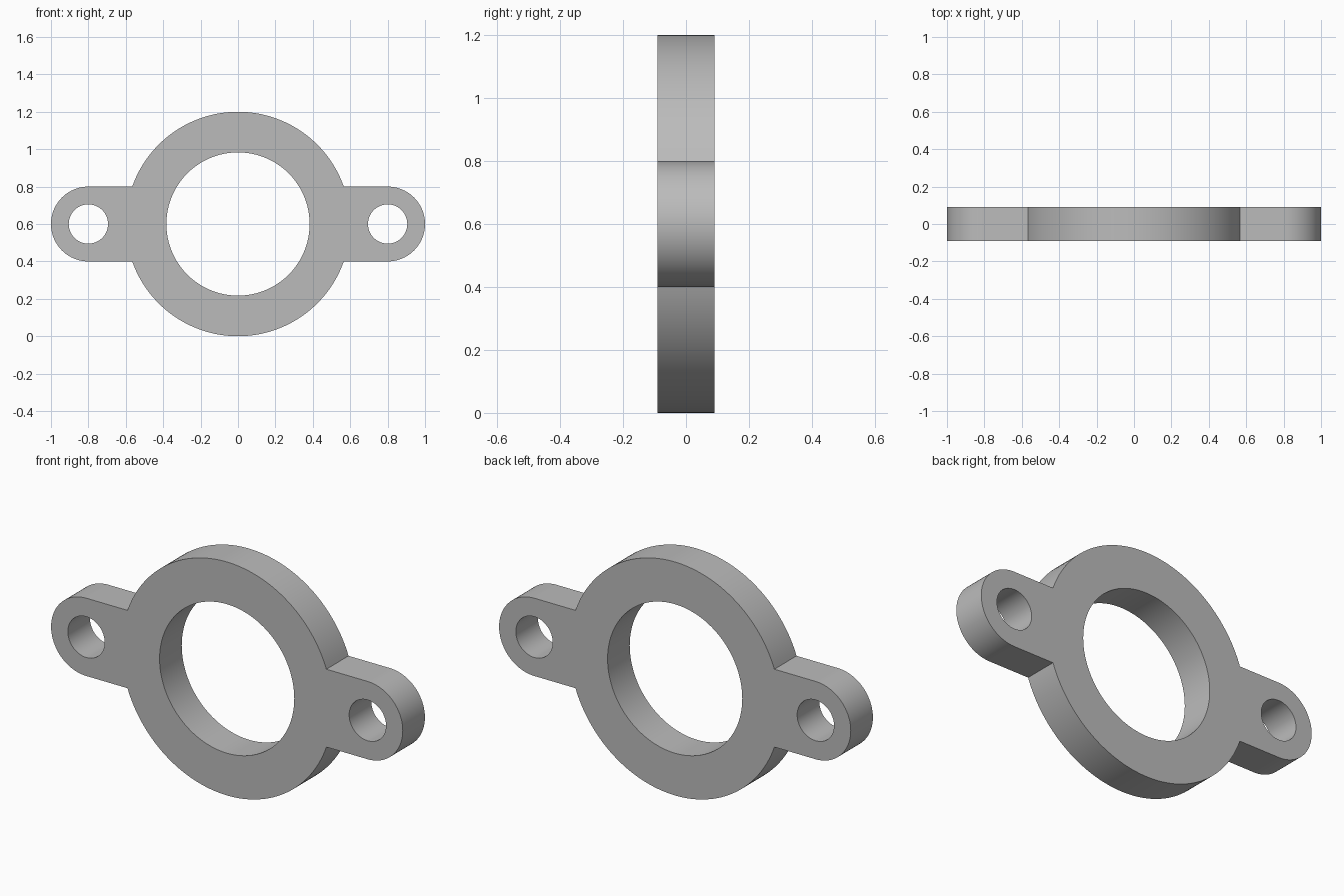
import bpy
import bmesh
from math import asin, cos, sin, pi, radians

cube = bpy.data.objects.get("Cube")
if cube:
    bpy.data.objects.remove(cube, do_unlink=True)

RING_R, BORE_R = 0.6, 0.383
LUG_R, LUG_X, BOLT_R = 0.2, 0.8, 0.105
HALF_DEPTH = 0.09

grey = bpy.data.materials.new("metal grey")
grey.use_nodes = True
colour = (0.5, 0.5, 0.5, 1)
grey.diffuse_color = colour
grey.node_tree.nodes["Principled BSDF"].inputs["Base Color"].default_value = colour


def arc(cx, radius, start, end, steps):
    return [(cx + radius * cos(start + (end - start) * i / steps),
             radius * sin(start + (end - start) * i / steps))
            for i in range(steps + 1)]


def circle(cx, radius, steps):
    return arc(cx, radius, 0, 2 * pi, steps)[:-1]


# Outer outline: ring arcs joined to a rounded lug on each side
meet = asin(LUG_R / RING_R)
outline = (arc(0, RING_R, meet, pi - meet, 64)
           + arc(-LUG_X, LUG_R, pi / 2, 3 * pi / 2, 40)
           + arc(0, RING_R, pi + meet, 2 * pi - meet, 64)
           + arc(LUG_X, LUG_R, -pi / 2, pi / 2, 40))

# Flat profile with the bore and two bolt holes, extruded to depth
curve = bpy.data.curves.new("flange_profile", "CURVE")
curve.dimensions = "2D"
curve.fill_mode = "BOTH"
curve.extrude = HALF_DEPTH
for loop in (outline, circle(0, BORE_R, 96),
             circle(-LUG_X, BOLT_R, 48), circle(LUG_X, BOLT_R, 48)):
    spline = curve.splines.new("POLY")
    spline.points.add(len(loop) - 1)
    for point, (x, y) in zip(spline.points, loop):
        point.co = (x, y, 0, 1)
    spline.use_cyclic_u = True

profile = bpy.data.objects.new("flange_profile", curve)
bpy.context.collection.objects.link(profile)
bpy.context.view_layer.update()
evaluated = profile.evaluated_get(bpy.context.evaluated_depsgraph_get())
mesh = bpy.data.meshes.new_from_object(evaluated)
bpy.data.objects.remove(profile, do_unlink=True)

# Weld caps to walls and merge the flat faces
bm = bmesh.new()
bm.from_mesh(mesh)
bmesh.ops.remove_doubles(bm, verts=bm.verts, dist=0.0001)
bmesh.ops.recalc_face_normals(bm, faces=bm.faces)
bm.to_mesh(mesh)
bm.free()
mesh.materials.clear()
mesh.materials.append(grey)

# Stand the flange upright on the ground
flange = bpy.data.objects.new("two_bolt_flange", mesh)
bpy.context.collection.objects.link(flange)
flange.rotation_euler.x = radians(90)
flange.location.z = RING_R
bpy.ops.object.select_all(action="DESELECT")
flange.select_set(True)
bpy.context.view_layer.objects.active = flange
bpy.ops.object.shade_smooth_by_angle(angle=radians(30))
